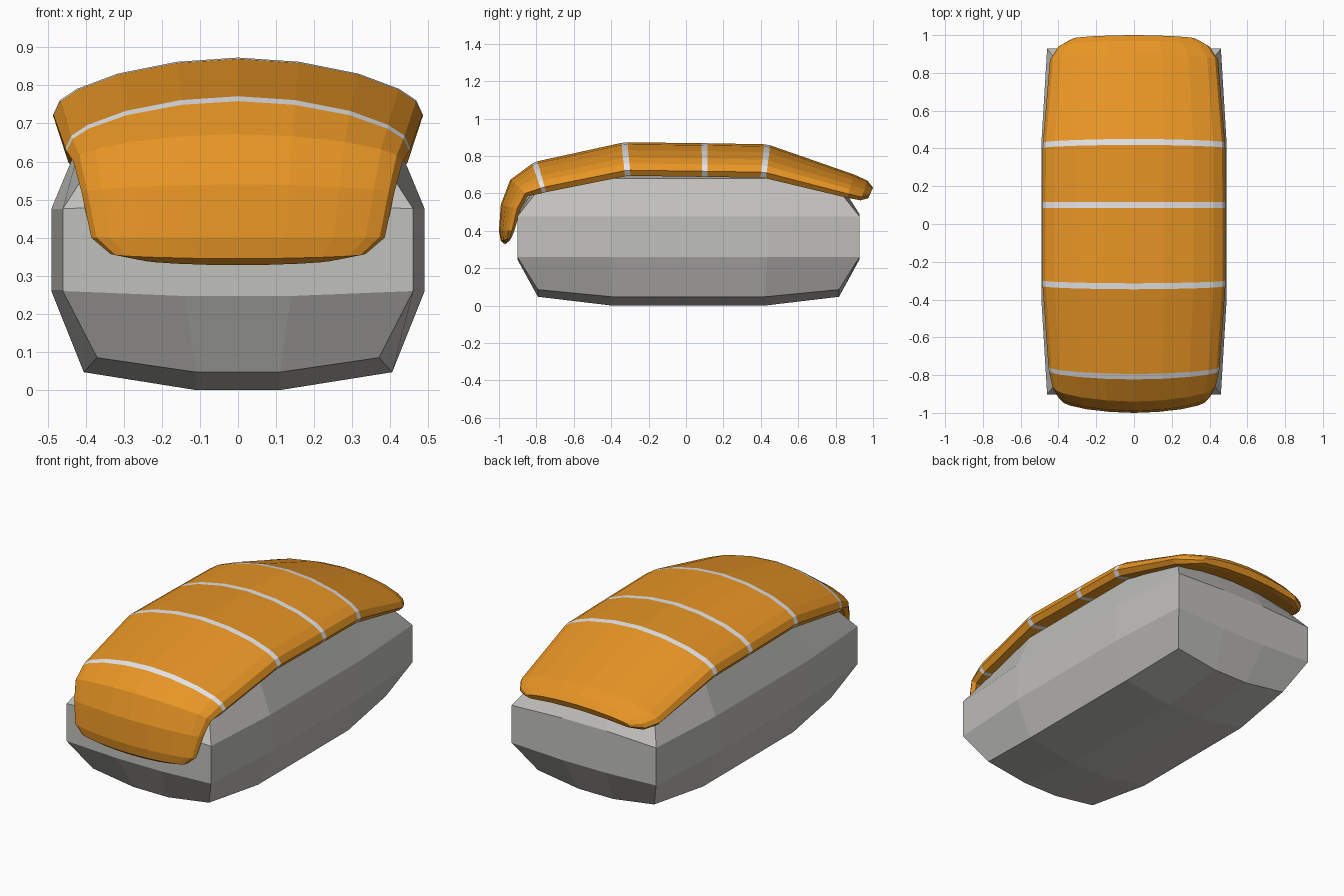
import bpy, bmesh, math

if "Cube" in bpy.data.objects:
    bpy.data.objects.remove(bpy.data.objects["Cube"])

def material(name, rgb):
    m = bpy.data.materials.new(name)
    m.diffuse_color = (*rgb, 1)
    m.use_nodes = True
    m.node_tree.nodes["Principled BSDF"].inputs["Base Color"].default_value = m.diffuse_color
    return m

orange = material("orange", (0.80, 0.30, 0.018))
pale = material("pale stripe", (0.78, 0.78, 0.80))
grey = material("rice grey", (0.53, 0.525, 0.50))

def add_object(name, bm, mats):
    bmesh.ops.recalc_face_normals(bm, faces=bm.faces)
    me = bpy.data.meshes.new(name)
    bm.to_mesh(me)
    bm.free()
    for m in mats:
        me.materials.append(m)
    ob = bpy.data.objects.new(name, me)
    bpy.context.collection.objects.link(ob)
    return ob

# Rice block: a 3x3x3 box, rounded by a rule on inner and outer grid lines
bm = bmesh.new()
bmesh.ops.create_cube(bm, size=2)
bmesh.ops.subdivide_edges(bm, edges=bm.edges[:], cuts=2, use_grid_fill=True)
for v in bm.verts:
    ox, oy, oz = (abs(c) > 0.9 for c in v.co)
    sx, sy, sz = (1 if c > 0 else -1 for c in v.co)
    if oz:
        x = (0.37 if oy else 0.405) if ox else 0.11
        y = 0.805 if oy else 0.41
        low = 0.085 if ox and oy else 0.047 if ox or oy else 0.0
        top = 0.615 if ox and oy else 0.68 if ox else 0.66 if oy else 0.74
        z = low if sz < 0 else top
    else:
        x = (0.46 if oy else 0.49) if ox else 0.14
        y = 0.915 if oy else 0.42
        z = 0.26 if sz < 0 else 0.476
        if oy and not ox:
            z += 0.013 * sz
    v.co = (sx * x, sy * y + 0.013, z)
add_object("rice_block", bm, [grey])

# Topping: arched slice lofted along a bent path
# half cross-section: (share of half width, drop below crest)
half = [(0, 0), (.33, .011), (.65, .042), (.87, .082), (.965, .113),
        (1, .15), (.955, .18), (.88, .175), (.5, .13), (0, .11)]
section = half + [(-u, d) for u, d in half[-2:0:-1]]

# stations: y, z, tilt, half width, drop scale
stations = [
    (-.968, .328, -125, .25, .16), (-.99, .345, -105, .335, .32),
    (-1.0, .40, -90, .385, .46), (-.99, .54, -75, .41, .60),
    (-.94, .672, -48, .432, .72), (-.81, .768, -16, .452, .95),
    (-.33, .873, -6, .485, 1), (.10, .868, 0, .485, 1),
    (.435, .862, 7, .483, 1), (.90, .700, 17, .445, .72),
    (.97, .668, 19, .40, .62), (1.0, .63, 24, .33, .34)]
striped = (5, 6, 7, 8)

def between(a, b, dist):
    t = dist / math.hypot(b[0] - a[0], b[1] - a[1])
    return tuple(p + (q - p) * t for p, q in zip(a, b))

# split each striped station into two close ones
path, stripe_spans = [], set()
for i, s in enumerate(stations):
    if i in striped:
        stripe_spans.add(len(path))
        path += [between(s, stations[i - 1], .016), between(s, stations[i + 1], .016)]
    else:
        path.append(s)

bm = bmesh.new()
rings = []
for y, z, tilt, w, k in path:
    a = math.radians(tilt)
    rings.append([bm.verts.new((u * w, y - d * k * math.sin(a), z - d * k * math.cos(a)))
                  for u, d in section])
n = len(section)
for i in range(len(rings) - 1):
    for j in range(n):
        f = bm.faces.new((rings[i][j], rings[i][(j + 1) % n],
                          rings[i + 1][(j + 1) % n], rings[i + 1][j]))
        f.material_index = 1 if i in stripe_spans else 0
for ring in (rings[0], rings[-1]):
    bm.faces.new(ring)
add_object("topping_slice", bm, [orange, pale])
